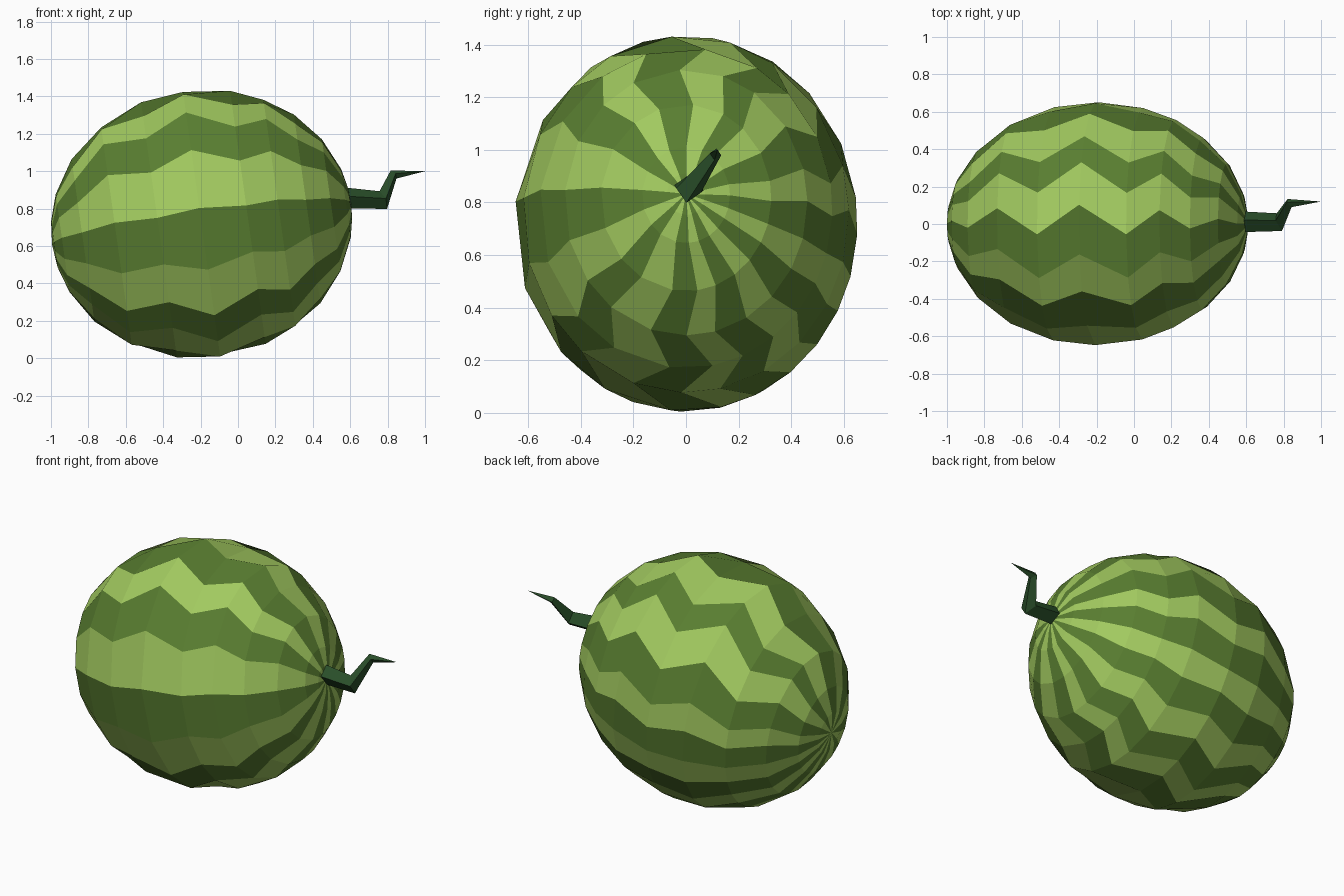
import bpy, bmesh
from math import sin, cos, radians, sqrt
from mathutils import Matrix, Vector

cube = bpy.data.objects.get("Cube")
if cube:
    bpy.data.objects.remove(cube, do_unlink=True)


def material(name, rgb):
    m = bpy.data.materials.new(name)
    m.use_nodes = True
    m.diffuse_color = (*rgb, 1)
    m.node_tree.nodes["Principled BSDF"].inputs["Base Color"].default_value = (*rgb, 1)
    return m


def bridge(bm, a, b, paint=lambda i: 0):
    """Join two rings of equal length with quads."""
    n = len(a)
    for i in range(n):
        j = (i + 1) % n
        bm.faces.new((a[i], a[j], b[j], b[i])).material_index = paint(i)


def cap(bm, ring, tip, paint=lambda i: 0):
    """Close a ring with a fan of triangles."""
    v = bm.verts.new(tip)
    for i in range(len(ring)):
        f = bm.faces.new((ring[i], ring[(i + 1) % len(ring)], v))
        f.material_index = paint(i)


def finish(bm, name, mats):
    bmesh.ops.recalc_face_normals(bm, faces=bm.faces)
    me = bpy.data.meshes.new(name)
    bm.to_mesh(me)
    bm.free()
    for m in mats:
        me.materials.append(m)
    ob = bpy.data.objects.new(name, me)
    bpy.context.collection.objects.link(ob)
    return ob


light_rind = material("light green rind", (0.36, 0.59, 0.115))
dark_rind = material("dark green rind", (0.10, 0.208, 0.03))
stem_green = material("deep green stem", (0.022, 0.075, 0.022))

# Melon: tilted ellipsoid, one facet per stripe, rings twisted in a zigzag
LENGTH, WIDTH, HEIGHT = 0.807, 0.652, 0.72
place = Matrix.Translation((-0.195, 0, 0.72)) @ Matrix.Rotation(radians(-8), 4, 'Y')
# Stripe edges in degrees from the top; each pair bounds a dark stripe
edges = [-21, 2, 23, 39, 59, 78, 91, 106, 119, 133,
         147, 162, 175, 192, 214, 231, 252, 276, 300, 321]
# (position along the axis, zigzag strength)
rings = [(-0.795, 0), (-0.75, 0.3), (-0.64, -0.7), (-0.46, 1), (-0.23, -1), (0, 1),
         (0.25, -1), (0.42, 0.8), (0.57, -0.7), (0.7, 0.4), (0.78, -0.2), (0.802, 0)]


def stripe(i):
    return 1 if i % 2 == 0 else 0


bm = bmesh.new()
loops = []
for s, zig in rings:
    r = sqrt(1 - (s / LENGTH) ** 2)
    loop = []
    for e in edges:
        a = radians(e)
        a += radians(zig * (7 * cos(a) + 2.5 * max(0, sin(a))))
        loop.append(bm.verts.new(place @ Vector((s, WIDTH * r * sin(a), HEIGHT * r * cos(a)))))
    loops.append(loop)
for a, b in zip(loops, loops[1:]):
    bridge(bm, a, b, stripe)
cap(bm, loops[0], place @ Vector((-LENGTH, 0, 0)), stripe)
cap(bm, loops[-1], place @ Vector((LENGTH, 0, 0)), stripe)
finish(bm, "melon", [light_rind, dark_rind])

# Stem: square section, bent twice and drawn to a point
bm = bmesh.new()
loops = []
for centre, r, slant in [((0.56, 0.012, 0.858), 0.057, 0),
                         ((0.777, 0.01, 0.846), 0.048, 0.36),
                         ((0.832, 0.112, 0.983), 0.022, 0.6)]:
    loop = []
    for k in range(4):
        a = radians(90 * k + 10)
        dy, dz = r * sin(a), r * cos(a)
        loop.append(bm.verts.new(Vector(centre) + Vector((-slant * (dy + dz), dy, dz))))
    loops.append(loop)
for a, b in zip(loops, loops[1:]):
    bridge(bm, a, b)
bm.faces.new(loops[0])
cap(bm, loops[-1], (1.0, 0.12, 1.0))
finish(bm, "stem", [stem_green])
